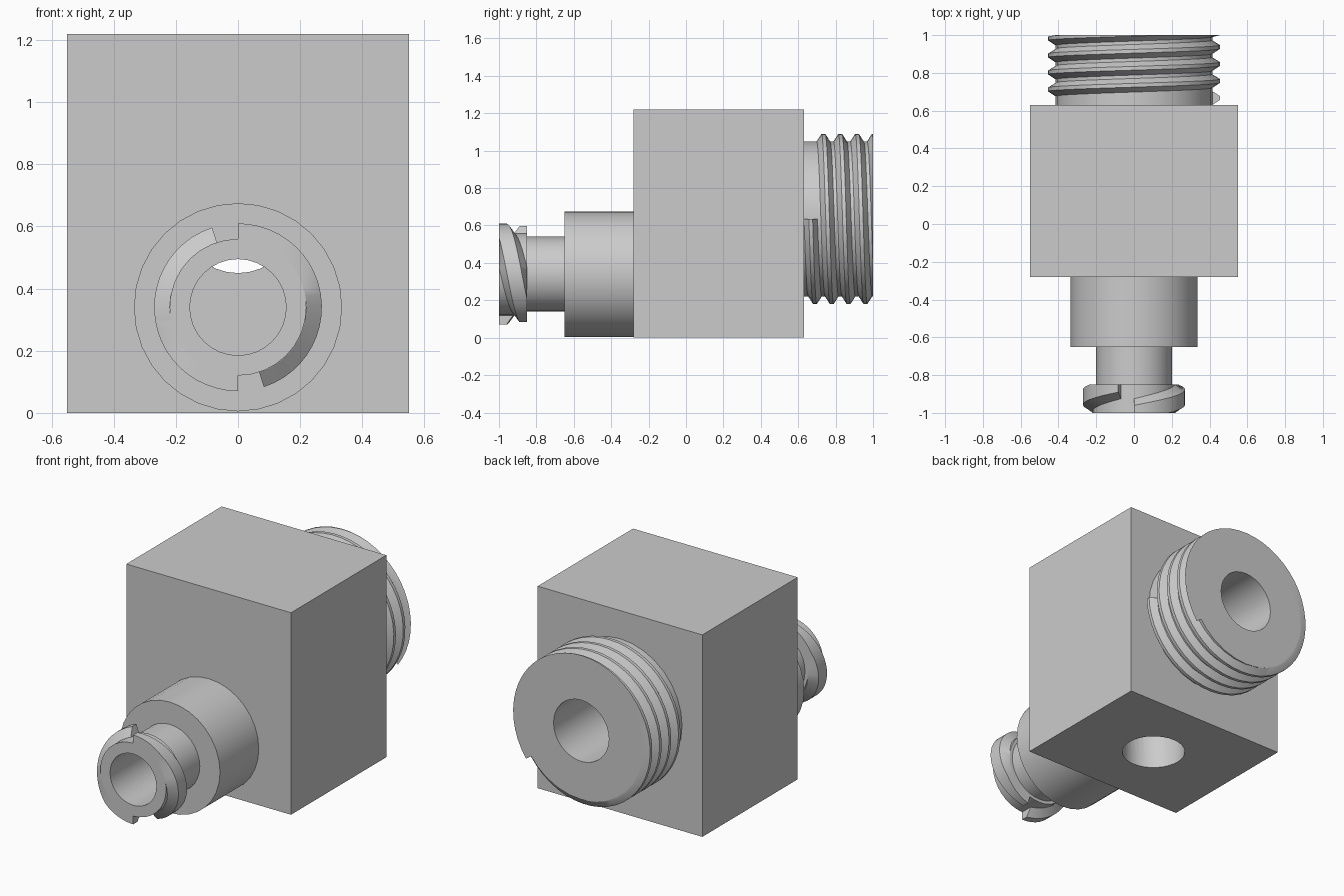
import bpy, bmesh, math
from mathutils import Matrix, Vector

cube = bpy.data.objects.get("Cube")
if cube:
    bpy.data.objects.remove(cube, do_unlink=True)

grey = bpy.data.materials.new("plain grey")
grey.use_nodes = True
grey.diffuse_color = (0.6, 0.6, 0.6, 1)
grey.node_tree.nodes["Principled BSDF"].inputs["Base Color"].default_value = (0.6, 0.6, 0.6, 1)

FRONT_Z, BACK_Z = 0.34, 0.635          # heights of the two port axes
FACE_FRONT, FACE_BACK = -0.28, 0.63    # block faces
FRONT_BORE, BACK_BORE = 0.155, 0.185
SIDES = 32


def finish(name, bm, smooth=True):
    """Turn a bmesh into a named grey object."""
    bmesh.ops.recalc_face_normals(bm, faces=bm.faces)
    mesh = bpy.data.meshes.new(name)
    bm.to_mesh(mesh)
    bm.free()
    mesh.materials.append(grey)
    obj = bpy.data.objects.new(name, mesh)
    bpy.context.collection.objects.link(obj)
    if smooth:
        shade(obj)
    return obj


def shade(obj):
    bpy.ops.object.select_all(action='DESELECT')
    obj.select_set(True)
    bpy.context.view_layer.objects.active = obj
    bpy.ops.object.shade_smooth_by_angle(angle=math.radians(30))


def ring_point(radius, angle, y, zc):
    return Vector((radius * math.cos(angle), y, zc + radius * math.sin(angle)))


def lathe(name, profile, zc):
    """Spin a (radius, y) profile around a front-to-back axis."""
    bm = bmesh.new()
    rings = [[bm.verts.new(ring_point(r, 2 * math.pi * i / SIDES, y, zc))
              for i in range(SIDES)] for r, y in profile]
    for a, b in zip(rings, rings[1:]):
        for i in range(SIDES):
            j = (i + 1) % SIDES
            bm.faces.new((a[i], a[j], b[j], b[i]))
    return finish(name, bm)


def thread(name, zc, root, crest, start, y0, pitch, turns, half_root, half_crest, lo, hi):
    """Sweep a trapezoid along a helix, trimmed flat at both ends."""
    bm = bmesh.new()
    section = [(root - 0.01, -half_root), (root, -half_root), (crest, -half_crest),
               (crest, half_crest), (root, half_root), (root - 0.01, half_root)]
    steps = round(turns * 48)
    rows = []
    for i in range(steps + 1):
        t = turns * i / steps
        angle = start - 2 * math.pi * t
        rows.append([bm.verts.new(ring_point(r, angle, min(hi, max(lo, y0 + pitch * t + dy)), zc))
                     for r, dy in section])
    n = len(section)
    for a, b in zip(rows, rows[1:]):
        for k in range(n):
            m = (k + 1) % n
            bm.faces.new((a[k], a[m], b[m], b[k]))
    bm.faces.new(rows[0])
    bm.faces.new(rows[-1])
    bmesh.ops.remove_doubles(bm, verts=bm.verts, dist=0.0001)
    return finish(name, bm)


def bore(block, radius, a, b):
    """Drill a round hole between two points."""
    a, b = Vector(a), Vector(b)
    bm = bmesh.new()
    turn = (b - a).to_track_quat('Z', 'Y').to_matrix().to_4x4()
    bmesh.ops.create_cone(bm, cap_ends=True, segments=SIDES, radius1=radius, radius2=radius,
                          depth=(b - a).length, matrix=Matrix.Translation((a + b) / 2) @ turn)
    cutter = finish("bore_cutter", bm, smooth=False)
    cutter.hide_render = True
    mod = block.modifiers.new("bore", 'BOOLEAN')
    mod.operation = 'DIFFERENCE'
    mod.solver = 'EXACT'
    mod.object = cutter
    bpy.context.view_layer.objects.active = block
    bpy.ops.object.modifier_apply(modifier=mod.name)
    bpy.data.objects.remove(cutter, do_unlink=True)


# Block with three meeting bores
bm = bmesh.new()
bmesh.ops.create_cube(bm, size=1)
mid_y = (FACE_FRONT + FACE_BACK) / 2
bmesh.ops.transform(bm, verts=bm.verts, matrix=Matrix.Translation((0, mid_y, 0.61))
                    @ Matrix.Diagonal((1.1, FACE_BACK - FACE_FRONT, 1.22, 1)))
block = finish("body_block", bm, smooth=False)
bore(block, FRONT_BORE, (0, -0.4, FRONT_Z), (0, 0.4, FRONT_Z))
bore(block, BACK_BORE, (0, 0.8, BACK_Z), (0, -0.05, BACK_Z))
bore(block, 0.18, (0, mid_y, -0.1), (0, mid_y, 0.6))
shade(block)

# Front port: collar, neck and tip with an open bore
lathe("front_port", [(FRONT_BORE, FACE_FRONT), (FRONT_BORE, -1), (0.22, -1), (0.22, -0.85),
                     (0.2, -0.85), (0.2, -0.65), (0.335, -0.65), (0.335, FACE_FRONT)], FRONT_Z)

# Two-start locking thread on the tip
for side, start in (("upper", math.pi / 2), ("lower", -math.pi / 2)):
    thread(side + "_locking_thread", FRONT_Z, 0.22, 0.27, start, -1.0, 0.333, 0.45,
           0.075, 0.04, -1.0, -0.85)

# Back port with its screw thread
lathe("back_port", [(0.415, FACE_BACK), (0.415, 1), (BACK_BORE, 1), (BACK_BORE, FACE_BACK)], BACK_Z)
thread("back_screw_thread", BACK_Z, 0.415, 0.455, 0, 0.667, 0.09, 4.1,
       0.036, 0.01, FACE_BACK, 1.0)
